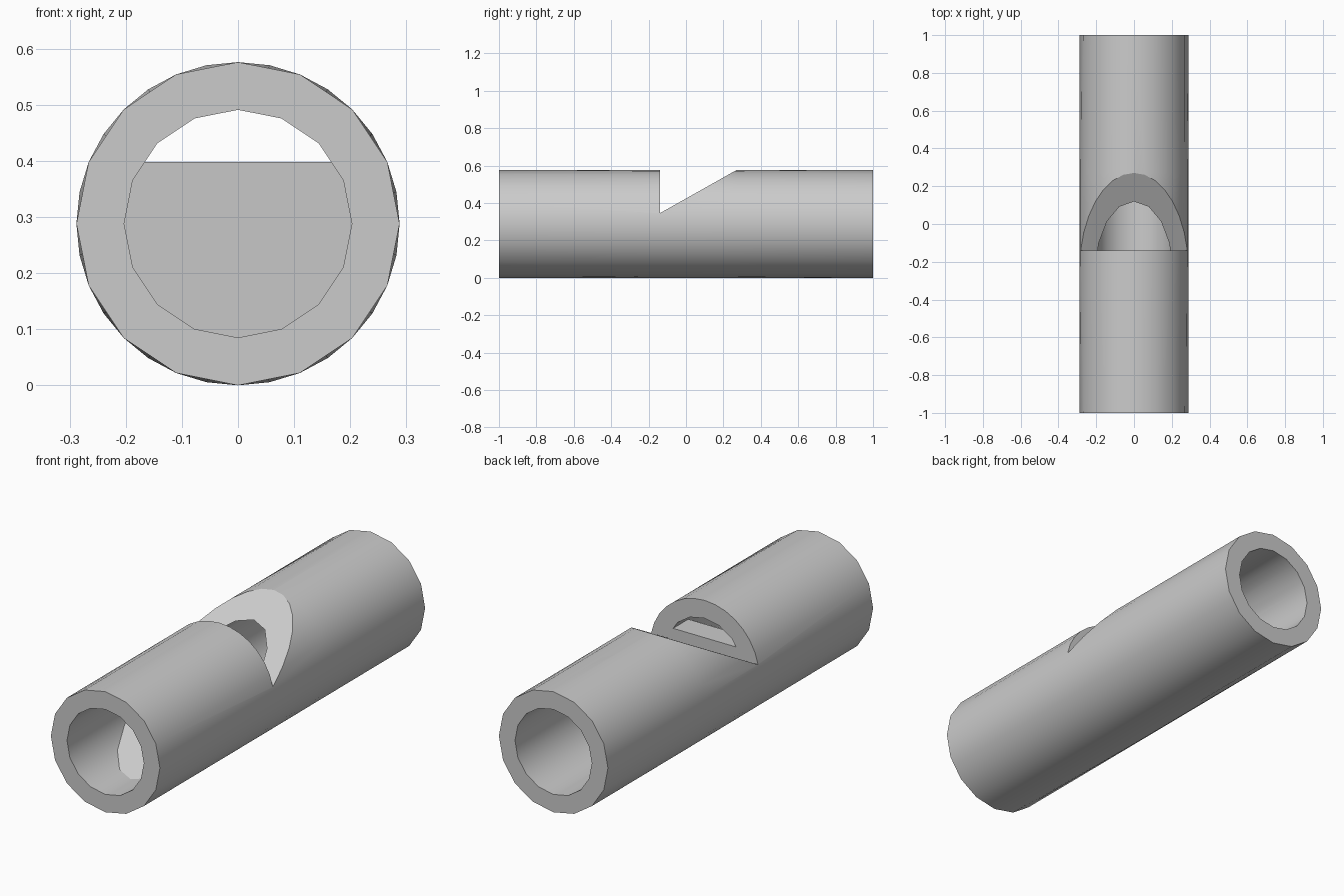
import bpy, bmesh, math
from mathutils import Vector, Matrix

cube = bpy.data.objects.get("Cube")
if cube:
    bpy.data.objects.remove(cube, do_unlink=True)

OUTER, BORE, AXIS = 0.288, 0.203, 0.288
LIP = -0.14                                   # upright side of the notch
SEGMENTS = 32

grey = bpy.data.materials.new("plain grey")
grey.use_nodes = True
colour = (0.6, 0.6, 0.6, 1)
grey.diffuse_color = colour
grey.node_tree.nodes["Principled BSDF"].inputs["Base Color"].default_value = colour


def make_object(name, bm):
    bmesh.ops.recalc_face_normals(bm, faces=bm.faces)
    mesh = bpy.data.meshes.new(name)
    bm.to_mesh(mesh)
    bm.free()
    mesh.materials.append(grey)
    obj = bpy.data.objects.new(name, mesh)
    bpy.context.collection.objects.link(obj)
    return obj


def select_only(obj):
    bpy.ops.object.select_all(action='DESELECT')
    obj.select_set(True)
    bpy.context.view_layer.objects.active = obj


def ring(bm, radius, y, faceted):
    """Circle of vertices; a faceted one has half as many corners."""
    verts = []
    for i in range(SEGMENTS):
        a = math.tau * i / SEGMENTS
        r = radius * math.cos(math.tau / SEGMENTS) if faceted and i % 2 else radius
        verts.append(bm.verts.new((r * math.sin(a), y, AXIS + r * math.cos(a))))
    return verts


# Tube: outer wall, end rims and bore as one closed loft
bm = bmesh.new()
rings = [ring(bm, OUTER, -1, True), ring(bm, OUTER, LIP, False),
         ring(bm, OUTER, 0.27, False), ring(bm, OUTER, 1, True),
         ring(bm, BORE, 1, True), ring(bm, BORE, -1, True)]
for k, a in enumerate(rings):
    b = rings[(k + 1) % len(rings)]
    for i in range(SEGMENTS):
        j = (i + 1) % SEGMENTS
        bm.faces.new((a[i], a[j], b[j], b[i]))
tube = make_object("whistle_tube", bm)

# Wedge cutter for the notch, with an upright lip and a long ramp
bm = bmesh.new()
slope = 0.563
profile = [(LIP, 0.345), (0.66, 0.345 + slope * 0.8), (LIP, 0.345 + slope * 0.8)]
face = bm.faces.new([bm.verts.new((-0.5, y, z)) for y, z in profile])
side = bmesh.ops.extrude_face_region(bm, geom=[face])["geom"]
bmesh.ops.translate(bm, vec=(1, 0, 0),
                    verts=[v for v in side if isinstance(v, bmesh.types.BMVert)])
cutter = make_object("notch_cutter", bm)
cutter.hide_render = True

cut = tube.modifiers.new("notch", 'BOOLEAN')
cut.operation = 'DIFFERENCE'
cut.solver = 'EXACT'
cut.object = cutter
select_only(tube)
bpy.ops.object.modifier_apply(modifier=cut.name)
bpy.data.objects.remove(cutter, do_unlink=True)

# Mouth plug: cylinder in the bore with a flat top and a ramp facing the mouth
bm = bmesh.new()
front = -0.9
bmesh.ops.create_cone(bm, cap_ends=True, segments=16, radius1=BORE + 0.002,
                      radius2=BORE + 0.002, depth=LIP - front,
                      matrix=Matrix.Translation((0, (LIP + front) / 2, AXIS))
                      @ Matrix.Rotation(math.pi / 2, 4, 'X'))
for point, normal in (((0, 0, 0.398), (0, 0, 1)),
                      ((0, -0.81, AXIS - BORE), (0, -slope, 1))):
    bmesh.ops.bisect_plane(bm, geom=bm.verts[:] + bm.edges[:] + bm.faces[:],
                           plane_co=Vector(point), plane_no=Vector(normal).normalized(),
                           clear_outer=True)
    bmesh.ops.holes_fill(bm, edges=[e for e in bm.edges if e.is_boundary], sides=0)
plug = make_object("mouth_plug", bm)

for obj in (tube, plug):
    select_only(obj)
    bpy.ops.object.shade_smooth_by_angle(angle=math.radians(28))
